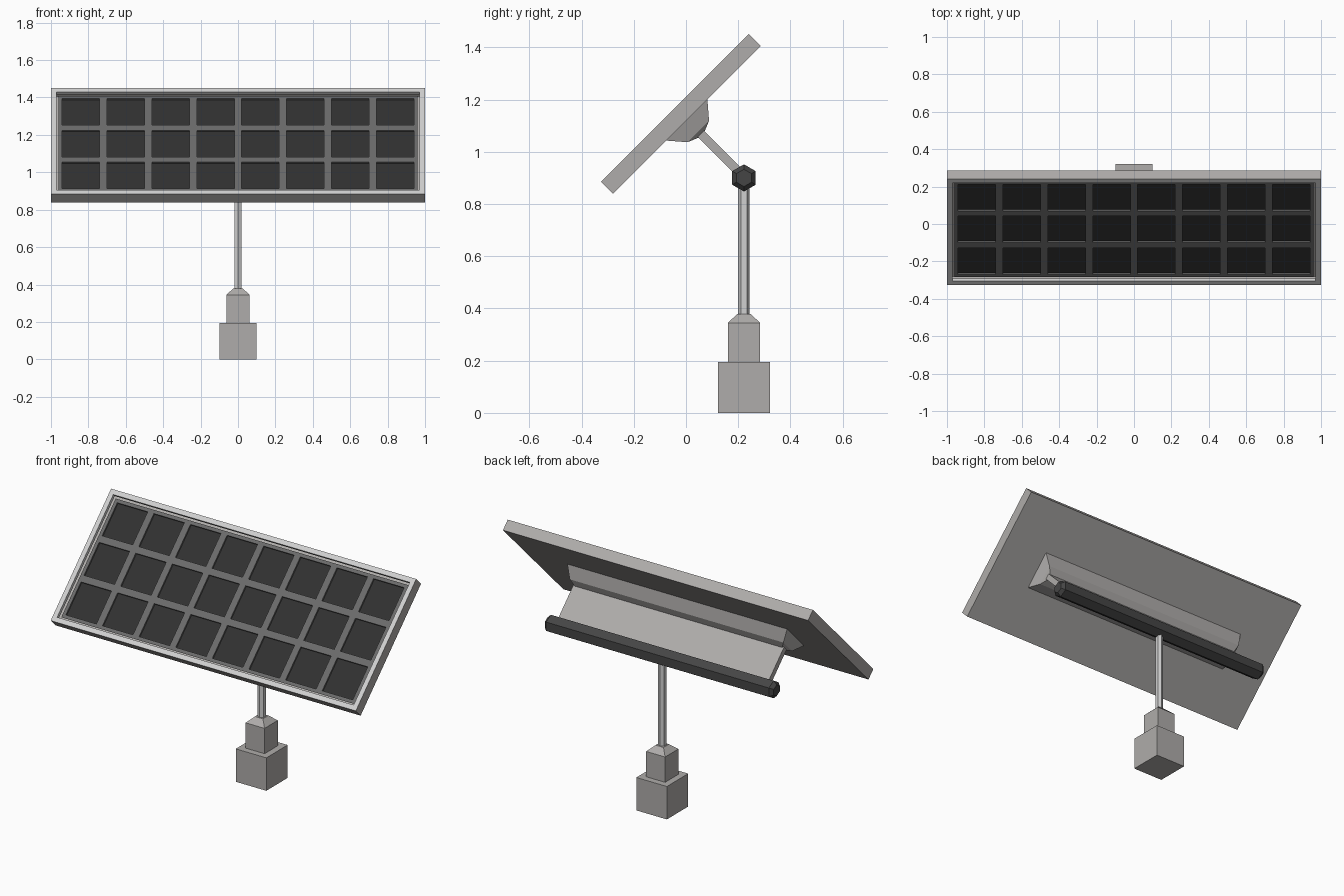
import bpy, bmesh, math
from mathutils import Matrix, Vector

if "Cube" in bpy.data.objects:
    bpy.data.objects.remove(bpy.data.objects["Cube"])


def material(name, r, g, b):
    m = bpy.data.materials.new(name)
    m.diffuse_color = (r, g, b, 1)
    m.use_nodes = True
    m.node_tree.nodes["Principled BSDF"].inputs["Base Color"].default_value = m.diffuse_color
    return m


LIGHT = material("light grey metal", 0.63, 0.63, 0.63)
MID = material("warm grey metal", 0.43, 0.415, 0.405)
LATTICE = material("dark grey backing", 0.145, 0.145, 0.145)
CELL = material("black cell", 0.03, 0.03, 0.03)
TUBE = material("charcoal tube", 0.06, 0.06, 0.06)

# Panel space: x across, y up the slope, z out of the glass side
TILT = Matrix.Translation((0, -0.02, 1.145)) @ Matrix.Rotation(math.radians(45), 4, 'X')
POST_Y = 0.222


def finish(name, bm, mats, matrix=Matrix.Identity(4)):
    bm.transform(matrix)
    me = bpy.data.meshes.new(name)
    bm.to_mesh(me)
    bm.free()
    for m in mats:
        me.materials.append(m)
    ob = bpy.data.objects.new(name, me)
    bpy.context.collection.objects.link(ob)
    return ob


def loft(name, rings, mat, matrix=Matrix.Identity(4)):
    """Closed solid through a list of equal-sized point rings."""
    bm = bmesh.new()
    vs = [[bm.verts.new(p) for p in ring] for ring in rings]
    n = len(vs[0])
    for a, b in zip(vs, vs[1:]):
        for i in range(n):
            j = (i + 1) % n
            bm.faces.new((a[i], a[j], b[j], b[i]))
    bm.faces.new(vs[0])
    bm.faces.new(vs[-1])
    bmesh.ops.recalc_face_normals(bm, faces=bm.faces[:])
    return finish(name, bm, [mat], matrix)


def rect(hx, hy, z, cy=0.0):
    return [(-hx, cy - hy, z), (hx, cy - hy, z), (hx, cy + hy, z), (-hx, cy + hy, z)]


def hexagon(r, z):
    return [(r * math.cos(math.radians(90 + 60 * i)),
             r * math.sin(math.radians(90 + 60 * i)), z) for i in range(6)]


# Panel frame: box with a light rim and a sunken opening
T = 0.032
bm = bmesh.new()
bmesh.ops.create_cube(bm, size=1, matrix=Matrix.Diagonal((2, 0.8, 2 * T, 1)))
bm.normal_update()
front = max(bm.faces, key=lambda f: f.normal.z)
rim = bmesh.ops.inset_region(bm, faces=[front], thickness=0.04)["faces"]
walls_before = set(bm.faces)
floor = bmesh.ops.extrude_discrete_faces(bm, faces=[front])["faces"][0]
bmesh.ops.translate(bm, verts=floor.verts[:], vec=(0, 0, -0.02))
for f in bm.faces:
    c = f.calc_center_median()
    inner = abs(c.x) < 0.99 and abs(c.y) < 0.39 and c.z > 0
    f.material_index = 1 if inner else 0
bmesh.ops.delete(bm, geom=[floor], context='FACES_ONLY')
finish("panel_frame", bm, [MID, LIGHT], TILT)


# Backing lattice with 8 x 3 sunken cells
def grid_lines(count):
    inside = [(i - (count - 1) / 2) * 0.24 + s for i in range(count) for s in (-0.1, 0.1)]
    return [inside[0] - 0.02] + inside + [inside[-1] + 0.02]


xs, us = grid_lines(8), grid_lines(3)
bm = bmesh.new()
grid = [[bm.verts.new((x, u, T - 0.02)) for u in us] for x in xs]
cells = []
for i in range(len(xs) - 1):
    for j in range(len(us) - 1):
        f = bm.faces.new((grid[i][j], grid[i + 1][j], grid[i + 1][j + 1], grid[i][j + 1]))
        if i % 2 and j % 2:
            cells.append(f)
caps = bmesh.ops.extrude_discrete_faces(bm, faces=cells)["faces"]
for f in caps:
    f.material_index = 1
    bmesh.ops.translate(bm, verts=f.verts[:], vec=(0, 0, -0.01))
finish("cell_lattice", bm, [LATTICE, CELL], TILT)

# Faceted bracket on the back of the panel, and the plate down to the tube
loft("back_bracket", [rect(0.72, 0.112, -T), rect(0.70, 0.058, -0.095),
                      rect(0.68, 0.017, -0.112)], MID, TILT)
loft("bracket_plate", [rect(0.69, 0.017, -0.108), rect(0.69, 0.017, -0.335)], MID, TILT)

# Hexagonal hinge tube with chamfered ends
lay = Matrix.Translation((0, POST_Y, 0.90)) @ Matrix(
    ((0, 0, 1, 0), (1, 0, 0, 0), (0, 1, 0, 0), (0, 0, 0, 1)))
loft("hinge_tube", [hexagon(0.033, -0.75), hexagon(0.052, -0.73),
                    hexagon(0.052, 0.73), hexagon(0.033, 0.75)], TUBE, lay)

# Post and stepped foot
loft("post", [hexagon(0.022, 0.36), hexagon(0.022, 0.88)], LIGHT,
     Matrix.Translation((0, POST_Y, 0)))
loft("foot_block", [rect(0.1, 0.1, 0, POST_Y), rect(0.1, 0.1, 0.195, POST_Y)], MID)
loft("foot_collar", [rect(0.062, 0.062, 0.195, POST_Y), rect(0.062, 0.062, 0.345, POST_Y),
                     rect(0.026, 0.026, 0.378, POST_Y)], MID)
